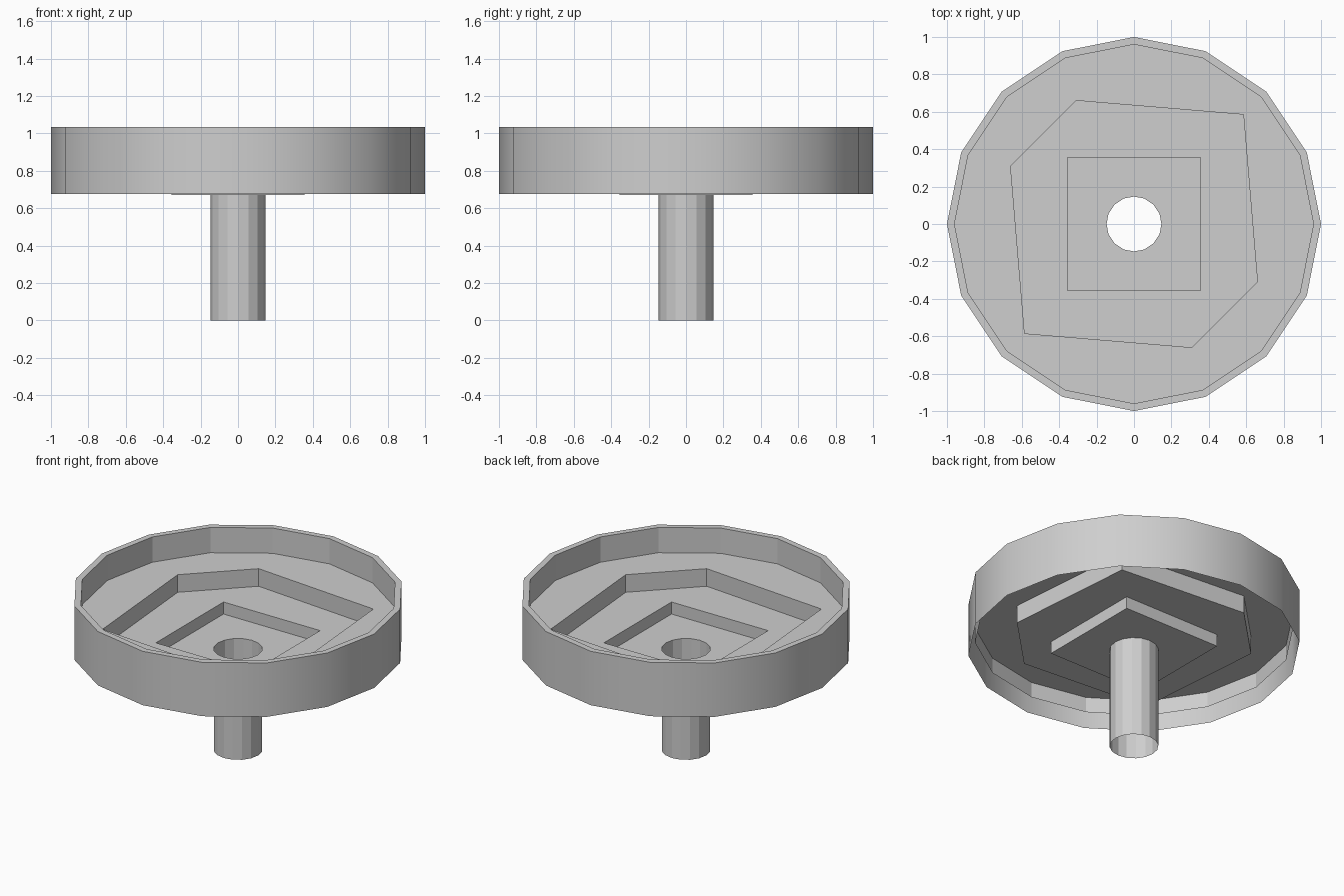
import bpy, bmesh
from math import cos, sin, tau
from mathutils import Vector

cube = bpy.data.objects.get("Cube")
if cube:
    bpy.data.objects.remove(cube)

grey = bpy.data.materials.new("light grey")
grey.use_nodes = True
grey.diffuse_color = (0.62, 0.62, 0.62, 1)
grey.node_tree.nodes["Principled BSDF"].inputs["Base Color"].default_value = grey.diffuse_color


def circle(radius, sides=16):
    return [(radius * cos(tau * i / sides), radius * sin(tau * i / sides)) for i in range(sides)]


def finish(bm, name, smooth=False):
    mesh = bpy.data.meshes.new(name)
    bm.to_mesh(mesh)
    bm.free()
    mesh.materials.append(grey)
    for p in mesh.polygons:
        p.use_smooth = smooth
    obj = bpy.data.objects.new(name, mesh)
    bpy.context.collection.objects.link(obj)
    return obj


def wall(name, outline, low, high, inward=False, smooth=False):
    """Open vertical wall following an outline."""
    bm = bmesh.new()
    bottom = [bm.verts.new((x, y, low)) for x, y in outline]
    top = [bm.verts.new((x, y, high)) for x, y in outline]
    for i in range(len(outline)):
        j = (i + 1) % len(outline)
        face = bm.faces.new((bottom[i], bottom[j], top[j], top[i]))
        if inward:
            face.normal_flip()
    return finish(bm, name, smooth)


def terrace(name, outline, hole, z):
    """Flat sheet with an opening."""
    bm = bmesh.new()
    edges = []
    for loop in (outline, hole):
        verts = [bm.verts.new((x, y, z)) for x, y in loop]
        edges += [bm.edges.new((verts[i - 1], verts[i])) for i in range(len(verts))]
    bmesh.ops.triangle_fill(bm, edges=edges, use_beauty=True, normal=Vector((0, 0, 1)))
    for f in bm.faces:
        f.normal_update()
        if f.normal.z < 0:
            f.normal_flip()
    return finish(bm, name)


# Outlines, largest to smallest
outer = circle(1.0)
inner = circle(0.96)
half = [(0.66, -0.31), (0.585, 0.585), (-0.31, 0.66)]
# The second half of the hexagon repeats the first, turned half a turn
hexagon = half + [(-x, -y) for x, y in half]
s = 0.355
square = [(s, -s), (s, s), (-s, s), (-s, -s)]
drain = circle(0.147)

# Heights
TOP, SKIRT, LIP = 1.035, 0.677, 0.765
UPPER, MIDDLE, LOWER = 0.867, 0.75, 0.67

# Basin rim and sides
wall("outer_wall", outer, SKIRT, TOP, smooth=True)
terrace("rim", outer, inner, TOP)
wall("inner_wall", inner, LIP, TOP, inward=True)

# Stepped floor
terrace("upper_floor", inner, hexagon, UPPER)
wall("hexagon_step", hexagon, MIDDLE, UPPER, inward=True)
terrace("middle_floor", hexagon, square, MIDDLE)
wall("square_step", square, LOWER, MIDDLE, inward=True)
terrace("lower_floor", square, drain, LOWER)

# Open drain pipe
wall("drain_pipe", drain, 0, LOWER)
